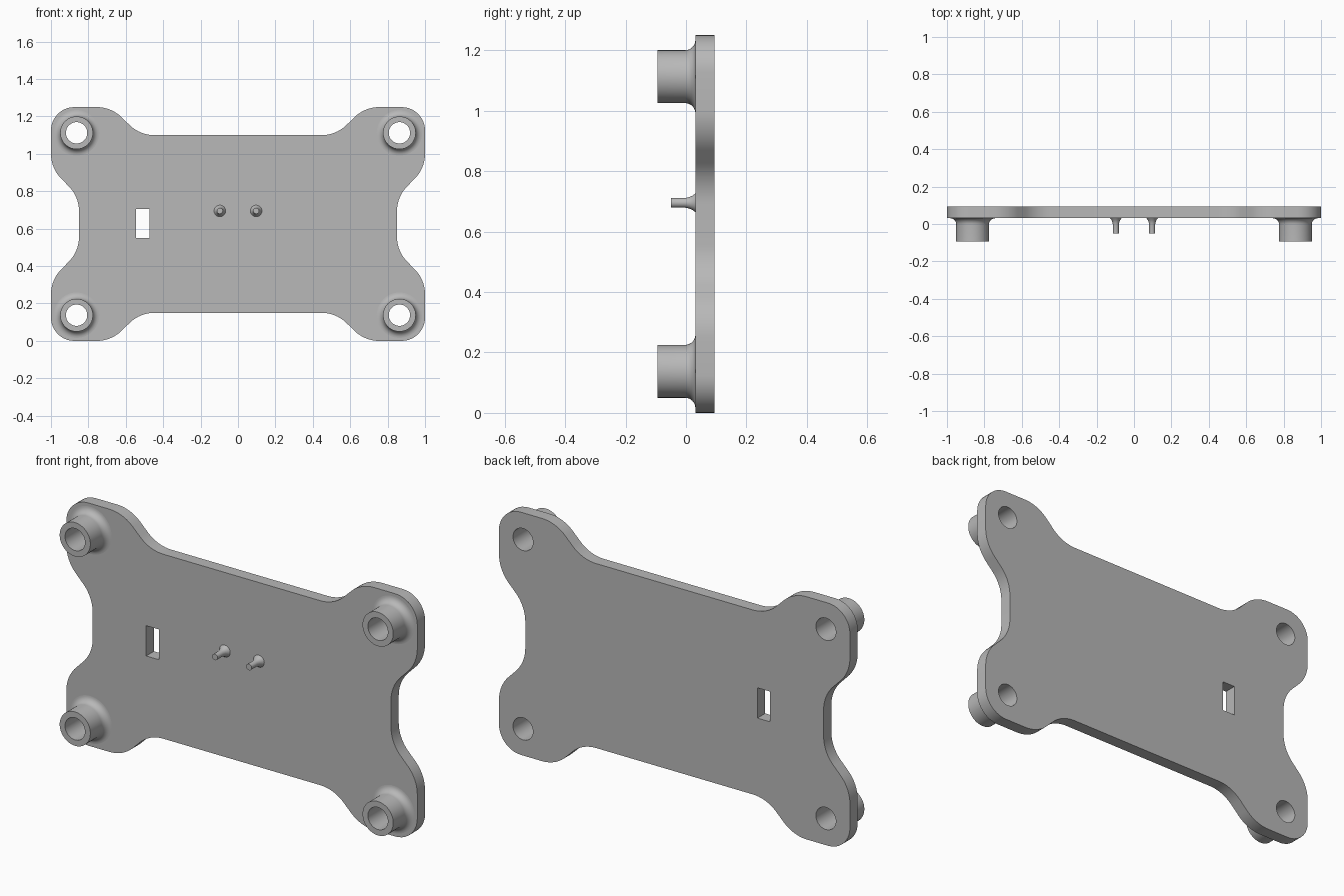
import bpy, bmesh
from math import sin, cos, pi, radians
from mathutils import Matrix, Vector

cube = bpy.data.objects.get("Cube")
if cube:
    bpy.data.objects.remove(cube)

BACK, FRONT, TIP = 0.094, 0.031, -0.094     # depth levels along y
MID_Z = 0.625
POST_X, POST_DZ, BORE = 0.863, 0.4875, 0.057

grey = bpy.data.materials.new("plain_grey")
grey.use_nodes = True
colour = (0.48, 0.48, 0.48, 1)
grey.diffuse_color = colour
grey.node_tree.nodes["Principled BSDF"].inputs["Base Color"].default_value = colour


def arc(cx, cy, r, start, end, steps=10):
    """Points along an arc, angles in degrees."""
    angles = [radians(start + (end - start) * i / steps) for i in range(steps + 1)]
    return [Vector((cx + r * cos(a), cy + r * sin(a))) for a in angles]


def finish(name, bm):
    bmesh.ops.remove_doubles(bm, verts=bm.verts, dist=1e-5)
    bmesh.ops.recalc_face_normals(bm, faces=bm.faces)
    mesh = bpy.data.meshes.new(name)
    bm.to_mesh(mesh)
    bm.free()
    mesh.materials.append(grey)
    obj = bpy.data.objects.new(name, mesh)
    bpy.context.collection.objects.link(obj)
    bpy.ops.object.select_all(action="DESELECT")
    obj.select_set(True)
    bpy.context.view_layer.objects.active = obj
    bpy.ops.object.shade_smooth_by_angle(angle=radians(35))
    return obj


def lathe(name, profile, x, z, closed, sides=48):
    """Turn a (radius, y) profile about an axis parallel to y."""
    bm = bmesh.new()
    verts = [bm.verts.new((r, y, 0)) for r, y in profile]
    edges = [bm.edges.new(pair) for pair in zip(verts, verts[1:])]
    if closed:
        edges.append(bm.edges.new((verts[-1], verts[0])))
    bmesh.ops.spin(bm, geom=verts + edges, cent=(0, 0, 0), axis=(0, 1, 0),
                   angle=2 * pi, steps=sides, use_merge=True)
    bm.transform(Matrix.Translation((x, 0, z)))
    return finish(name, bm)


# Plate outline: one quarter (side waist, rounded corner, top waist), mirrored
R, BEND, CORNER = 0.19, 45, 0.125
side = arc(0.85 + R, 0.068, R, 180, 180 - BEND) + arc(1 - R, 0.376, R, -BEND, 0)
corner = arc(1 - CORNER, MID_Z - CORNER, CORNER, 0, 90)
top = arc(0.755, MID_Z - R, R, 90, 90 + BEND) + arc(0.447, 0.475 + R, R, -90 + BEND, -90)
quarter = side + corner + top
half = quarter + [Vector((-p.x, p.y)) for p in reversed(quarter)]
outline = half + [Vector((p.x, -p.y)) for p in reversed(half)]

# Openings: four bores and a rectangular slot
loops = [outline]
for sx in (-1, 1):
    for sz in (-1, 1):
        loops.append(arc(sx * POST_X, sz * POST_DZ, BORE, 0, 360, 48)[:-1])
loops.append([Vector((x, z - MID_Z)) for x, z in
              ((-0.545, 0.55), (-0.473, 0.55), (-0.473, 0.706), (-0.545, 0.706))])

# Plate: filled flat curve given thickness, then stood upright
curve = bpy.data.curves.new("plate_profile", "CURVE")
curve.dimensions = "2D"
curve.fill_mode = "BOTH"
curve.extrude = (BACK - FRONT) / 2
for loop in loops:
    spline = curve.splines.new("POLY")
    spline.points.add(len(loop) - 1)
    for point, p in zip(spline.points, loop):
        point.co = (p.x, p.y, 0, 1)
    spline.use_cyclic_u = True
helper = bpy.data.objects.new("plate_profile", curve)
bpy.context.collection.objects.link(helper)
bpy.context.view_layer.update()
flat = bpy.data.meshes.new_from_object(
    helper.evaluated_get(bpy.context.evaluated_depsgraph_get()))
bm = bmesh.new()
bm.from_mesh(flat)
bm.transform(Matrix.Translation((0, (BACK + FRONT) / 2, MID_Z))
             @ Matrix.Rotation(pi / 2, 4, "X"))
bpy.data.objects.remove(helper)
bpy.data.curves.remove(curve)
bpy.data.meshes.remove(flat)
finish("plate", bm)

# Corner posts: hollow tubes with a fillet where they meet the plate
POST_R, FILLET = 0.0875, 0.034
post = [(BORE, FRONT), (BORE, TIP), (POST_R, TIP)]
post += [tuple(p) for p in arc(POST_R + FILLET, FRONT - FILLET, FILLET, 180, 90, 8)]
for sx, side_name in ((-1, "right"), (1, "left")):
    for sz, level in ((-1, "lower"), (1, "upper")):
        lathe(f"{level}_{side_name}_post", post, sx * POST_X, MID_Z + sz * POST_DZ, True)

# Two thin pegs with flared feet
PEG_R, FLARE = 0.016, 0.015
peg = [(0, -0.05), (PEG_R, -0.05), (PEG_R, -0.003), (PEG_R + 0.003, 0.011),
       (PEG_R + 0.008, 0.022), (PEG_R + FLARE, FRONT), (0, FRONT)]
for sx, side_name in ((-1, "right"), (1, "left")):
    lathe(f"{side_name}_peg", peg, sx * 0.097, 0.695, False, 24)
